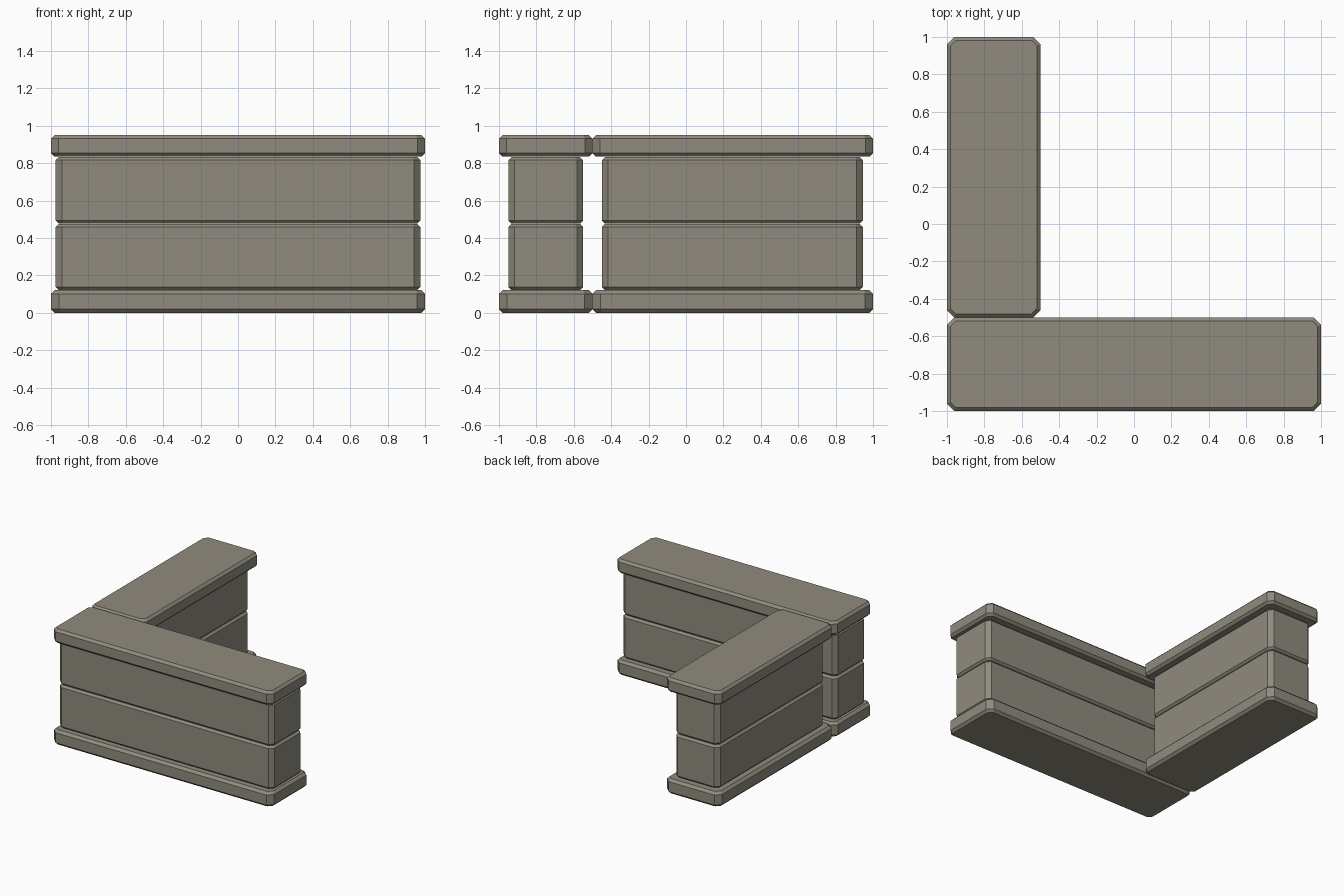
import bpy, bmesh

if "Cube" in bpy.data.objects:
    bpy.data.objects.remove(bpy.data.objects["Cube"])

TAN = 2 - 2 ** 0.5  # keeps the corner facet parallel when the outline is inset


def octagon(x0, x1, y0, y1, c):
    """Rectangle outline with its four corners cut by c."""
    return [(x0 + c, y0), (x1 - c, y0), (x1, y0 + c), (x1, y1 - c),
            (x1 - c, y1), (x0 + c, y1), (x0, y1 - c), (x0, y0 + c)]


def slab(name, x, y, z, corner, edge, mat):
    """Stone slab with cut vertical corners and chamfered top and bottom rims."""
    bm = bmesh.new()
    levels = [(z[0], edge), (z[0] + edge, 0), (z[1] - edge, 0), (z[1], edge)]
    rings = []
    for h, i in levels:
        pts = octagon(x[0] + i, x[1] - i, y[0] + i, y[1] - i, corner - i * TAN)
        rings.append([bm.verts.new((px, py, h)) for px, py in pts])
    bm.faces.new(rings[0][::-1])
    bm.faces.new(rings[-1])
    for a, b in zip(rings, rings[1:]):
        for k in range(8):
            n = (k + 1) % 8
            bm.faces.new((a[k], a[n], b[n], b[k]))
    mesh = bpy.data.meshes.new(name)
    bm.to_mesh(mesh)
    bm.free()
    mesh.materials.append(mat)
    obj = bpy.data.objects.new(name, mesh)
    bpy.context.collection.objects.link(obj)


stone = bpy.data.materials.new("stone")
stone.diffuse_color = (0.28, 0.26, 0.21, 1)
stone.use_nodes = True
stone.node_tree.nodes["Principled BSDF"].inputs["Base Color"].default_value = stone.diffuse_color

# Each wing: outer plan of base and cap, then plan of the recessed wall blocks
wings = {
    "front_wall": (((-1, 1), (-1, -0.5)), ((-0.975, 0.975), (-0.95, -0.55))),
    "side_wall": (((-1, -0.5), (-0.5, 1)), ((-0.95, -0.55), (-0.45, 0.945))),
}
for wing, (outer, inner) in wings.items():
    slab(wing + "_base", *outer, (0, 0.122), 0.042, 0.02, stone)
    slab(wing + "_lower_block", *inner, (0.122, 0.475), 0.034, 0.016, stone)
    slab(wing + "_upper_block", *inner, (0.478, 0.832), 0.034, 0.016, stone)
    slab(wing + "_cap", *outer, (0.835, 0.95), 0.04, 0.019, stone)
